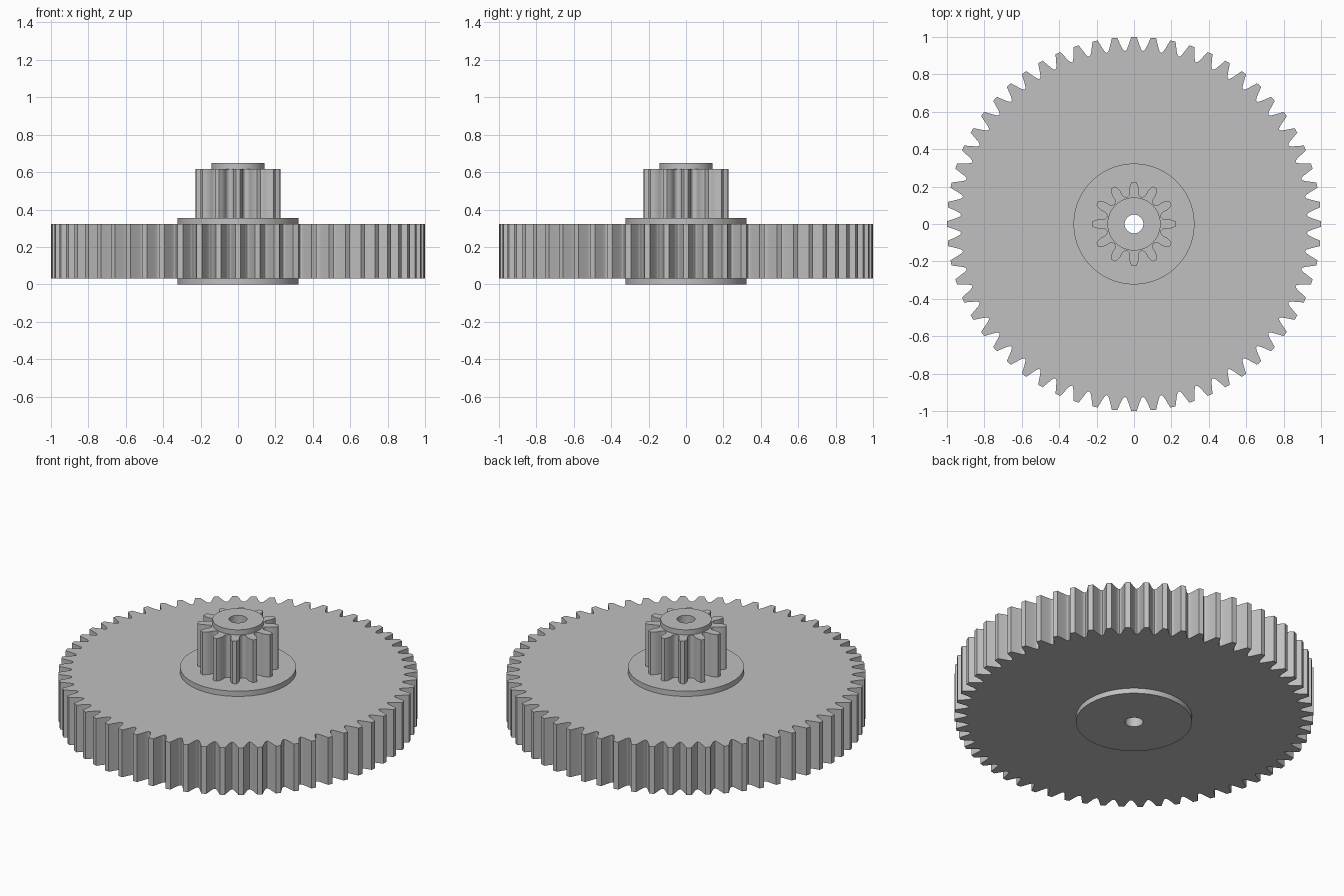
import bpy, bmesh
from math import cos, sin, pi, radians

cube = bpy.data.objects.get("Cube")
if cube:
    bpy.data.objects.remove(cube, do_unlink=True)

grey = bpy.data.materials.new("light grey")
grey.use_nodes = True
colour = (0.527, 0.527, 0.527, 1)
grey.diffuse_color = colour
grey.node_tree.nodes["Principled BSDF"].inputs["Base Color"].default_value = colour


def circle_outline(radius, count=96):
    return [(radius, 2 * pi * i / count) for i in range(count)]


def gear_outline(teeth, tip, root, flank):
    """Polar outline; flank lists (radius, half tooth width) from tip to root."""
    half = [(r, w / r) for r, w in flank]
    tooth = [(r, -a) for r, a in reversed(half)] + [(tip, 0)] + half
    tooth.append((root, pi / teeth))
    return [(r, a + 2 * pi * i / teeth) for i in range(teeth) for r, a in tooth]


def ring_part(name, outline, bore, z0, z1):
    """Extrude a polar outline with a round bore through it."""
    bm = bmesh.new()

    def loop(points, z):
        return [bm.verts.new((r * cos(a), r * sin(a), z)) for r, a in points]

    inner = [(bore, a) for r, a in outline]
    loops = [loop(outline, z0), loop(outline, z1), loop(inner, z1), loop(inner, z0)]
    n = len(outline)
    for k in range(4):
        a, b = loops[k], loops[(k + 1) % 4]
        for i in range(n):
            j = (i + 1) % n
            bm.faces.new((a[i], a[j], b[j], b[i]))
    bmesh.ops.recalc_face_normals(bm, faces=bm.faces)
    mesh = bpy.data.meshes.new(name)
    bm.to_mesh(mesh)
    bm.free()
    mesh.materials.append(grey)
    obj = bpy.data.objects.new(name, mesh)
    bpy.context.collection.objects.link(obj)
    bpy.ops.object.select_all(action='DESELECT')
    obj.select_set(True)
    bpy.context.view_layer.objects.active = obj
    bpy.ops.object.shade_smooth_by_angle(angle=radians(25))


# Central flange, showing above and below the large gear
ring_part("hub_flange", circle_outline(0.323), 0.05, 0, 0.355)

# Large toothed wheel around the flange
wheel_flank = [(1.0, 0.0145), (0.985, 0.0195), (0.968, 0.0255),
               (0.95, 0.032), (0.937, 0.0375), (0.93, 0.042)]
ring_part("large_gear", gear_outline(60, 1.0, 0.926, wheel_flank), 0.3, 0.032, 0.323)

# Collar with the shaft hole, standing on the flange
ring_part("shaft_collar", circle_outline(0.142), 0.05, 0.355, 0.648)

# Small gear around the collar
pinion_flank = [(0.225, 0.012), (0.217, 0.0165), (0.205, 0.0215), (0.192, 0.0245),
                (0.178, 0.0245), (0.165, 0.0235), (0.156, 0.027), (0.151, 0.032)]
ring_part("small_gear", gear_outline(12, 0.226, 0.149, pinion_flank), 0.12, 0.355, 0.617)
